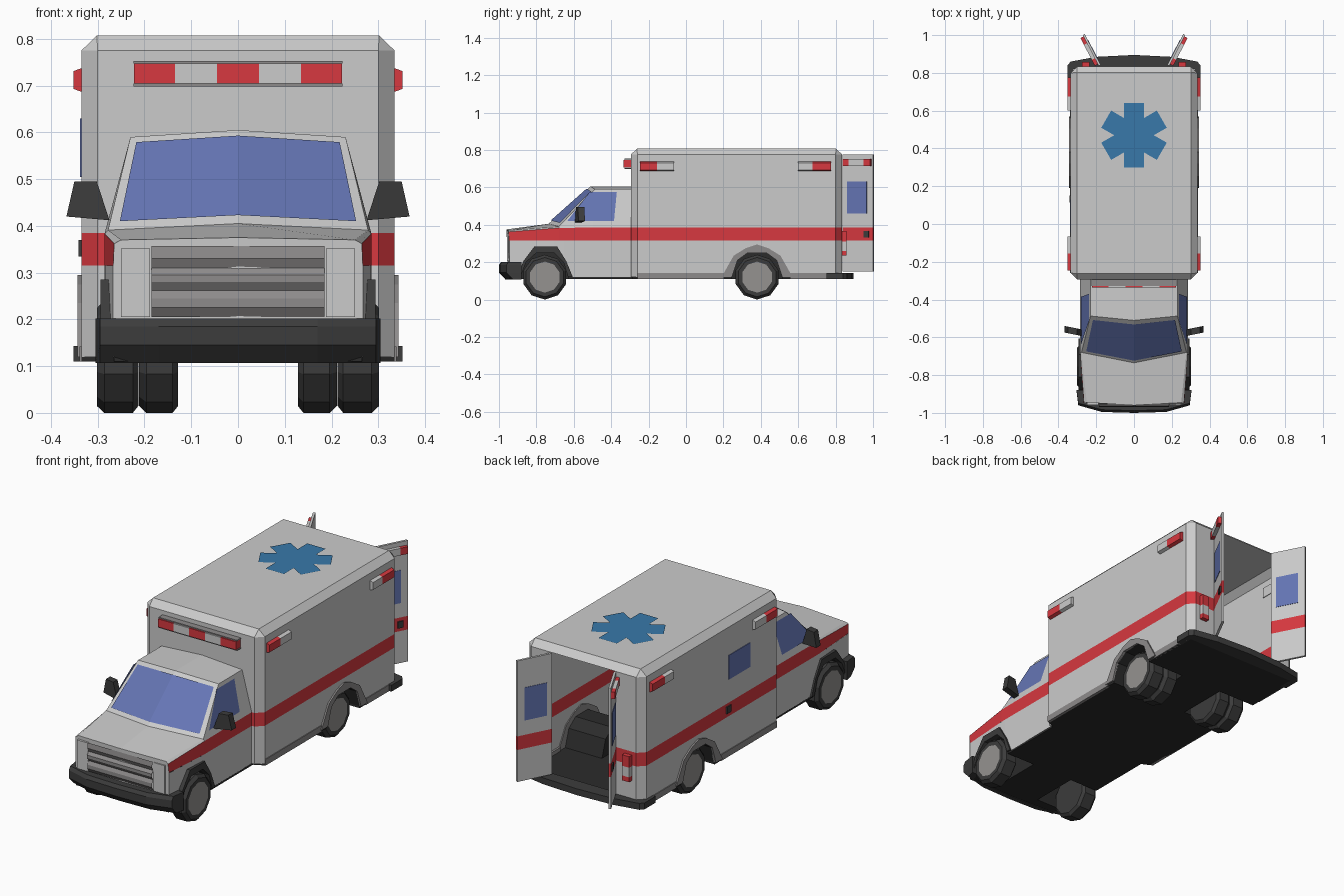
import bpy, bmesh, math
from mathutils import Vector

if "Cube" in bpy.data.objects:
    bpy.data.objects.remove(bpy.data.objects["Cube"])

COLORS = {
    "white": (0.72, 0.72, 0.71), "grey": (0.27, 0.26, 0.26), "hub": (0.3, 0.29, 0.28),
    "dark": (0.045, 0.045, 0.045), "under": (0.025, 0.025, 0.025), "red": (0.68, 0.04, 0.05),
    "glass": (0.13, 0.18, 0.46), "blue": (0.04, 0.19, 0.40)}
MATS = {}
for key, c in COLORS.items():
    MATS[key] = bpy.data.materials.new(key + "_paint")
    MATS[key].diffuse_color = (*c, 1)


def build(name, faces, mirror=True):
    """Make one object from (points, colour) faces, optionally mirrored over x = 0."""
    bm = bmesh.new()
    keys = sorted({c for _, c in faces})
    for pts, c in faces:
        for s in ((1, -1) if mirror else (1,)):
            p = [(s * x, y, z) for x, y, z in pts]
            f = bm.faces.new([bm.verts.new(v) for v in (p if s == 1 else p[::-1])])
            f.material_index = keys.index(c)
    bmesh.ops.remove_doubles(bm, verts=bm.verts, dist=0.0002)
    bmesh.ops.recalc_face_normals(bm, faces=bm.faces)
    me = bpy.data.meshes.new(name)
    bm.to_mesh(me)
    bm.free()
    for k in keys:
        me.materials.append(MATS[k])
    ob = bpy.data.objects.new(name, me)
    bpy.context.collection.objects.link(ob)
    return ob


def loft(rings, color, caps=True):
    out = []
    for a, b in zip(rings, rings[1:]):
        n = len(a)
        out += [([a[i], a[(i + 1) % n], b[(i + 1) % n], b[i]], color) for i in range(n)]
    return out + ([(rings[0][::-1], color), (rings[-1], color)] if caps else [])


def box(x0, x1, y0, y1, z0, z1, color):
    return loft([[(x0, y0, z), (x1, y0, z), (x1, y1, z), (x0, y1, z)] for z in (z0, z1)], color)


def prism_x(yz, x0, x1, color):
    return loft([[(x, y, z) for y, z in yz] for x in (x0, x1)], color)


def sym(half):
    """Close a half outline that starts and ends at x = 0."""
    return half + [(-x, y) for x, y in half[::-1] if x > 0]


# wheel arch profiles (y, z)
REAR = [(.245, .12), (.275, .21), (.33, .25), (.43, .25), (.485, .21), (.515, .12)]
REAR_OUT = [(.19, .12), (.255, .235), (.32, .275), (.38, .295), (.44, .275), (.505, .235), (.57, .12)]
FRONT = [(-.885, .12), (-.855, .2), (-.80, .25), (-.705, .25), (-.655, .2), (-.63, .12)]
FRONT_OUT = [(-.9, .12), (-.87, .205), (-.81, .285), (-.69, .285), (-.64, .205), (-.605, .12)]
LO, HI = .315, .385          # stripe heights


def lower_side(profile, xf):
    return [([(xf(a[0]), *a), (xf(b[0]), *b), (xf(b[0]), b[0], LO), (xf(a[0]), a[0], LO)], "white")
            for a, b in zip(profile, profile[1:])]


# rear box shell, open at the back
outline = [(0, -.295), (.30, -.295), (.335, -.26), (.335, .80), (.30, .835), (.185, .835)]
levels = [.12, LO, HI, .775]
faces = []
for i, (a, b) in enumerate(zip(outline, outline[1:])):
    for j, (z0, z1) in enumerate(zip(levels, levels[1:])):
        if i == 2 and j == 0:
            continue
        faces.append(([(*a, z0), (*b, z0), (*b, z1), (*a, z1)], "red" if j == 1 else "white"))
faces += lower_side([(-.26, .12)] + REAR + [(.80, .12)], lambda y: .335)
A, B, C, D, E, F = [(*p, .775) for p in outline]
G, a, b, d, g = (0, .835, .775), (0, -.262, .807), (.302, -.262, .807), (.302, .802, .807), (0, .802, .807)
for f in ([A, B, b, a], [B, C, b], [C, D, d, b], [D, E, d], [E, F, G, g, d], [a, b, d, g]):
    faces.append((f, "white"))
build("box_body", faces)

# cab: stations from nose to back (bottom, stripe low, stripe high, top edge, top centre)
def cab_x(y):
    return .285 - max(0, -.68 - y) * .065

S = [[(.267, -.945, LO), (.265, -.95, .362), (.25, -.945, .37), (0, -.96, .375)],
     [(.285, -.68, LO), (.285, -.68, .383), (.278, -.68, .391), (0, -.735, .405)],
     [(.285, -.50, LO), (.285, -.50, HI), (.23, -.487, .59), (0, -.51, .605)],
     [(.285, -.285, LO), (.285, -.285, HI), (.23, -.285, .59), (0, -.285, .605)]]
faces = lower_side([(-.945, .12)] + FRONT + [(-.285, .12)], cab_x)
for s, t in zip(S, S[1:]):
    for r in range(3):
        faces.append(([s[r], t[r], t[r + 1], s[r + 1]], "red" if r == 0 else "white"))
faces.append(([(0, -.95, .12), (.267, -.945, .12)] + S[0], "white"))
build("cab_body", faces)

# cab glass
def blend(u, v):
    e, c, ct, et = [Vector(p) for p in (S[1][2], S[1][3], S[2][3], S[2][2])]
    return tuple(e.lerp(c, u).lerp(et.lerp(ct, u), v) + Vector((0, -.004, .004)))

build("windshield", [([blend(.08, .07), blend(1, .07), blend(1, .92), blend(.07, .92)], "glass")])
build("cab_side_window", [([(.289 - (z - HI) * .268, y, z) for y, z in
      ((-.635, .42), (-.385, .42), (-.37, .575), (-.515, .575))], "glass")])

# grille and headlights
slats = [(-.952, .205), (-.966, .225), (-.966, .245), (-.956, .262), (-.968, .28), (-.968, .295),
         (-.956, .31), (-.966, .33), (-.962, .357)]
build("grille", [([(-.185, *p), (.185, *p), (.185, *q), (-.185, *q)], "grey")
                 for p, q in zip(slats, slats[1:])], False)
build("headlight", box(.188, .25, -.957, -.94, .205, .352, "white"))

# bumpers
def bumper_ring(z, back=0):
    half = [(0, -1 + back), (.17, -.995 + back), (.295, -.96 + back), (.305, -.88), (.27, -.88), (.255, -.93), (0, -.94)]
    return [(x, y, z) for x, y in sym(half)]

build("front_bumper", loft([bumper_ring(.107, .035), bumper_ring(.145), bumper_ring(.185), bumper_ring(.202, .012)], "dark"), False)
rear = sym([(0, .895), (.2, .885), (.335, .86), (.352, .84), (.352, .75), (.32, .75), (.32, .82), (0, .82)])
build("rear_bumper", loft([[(x, y, z) for x, y in rear] for z in (.11, .143)], "dark"), False)

# underside with wheel notches
half = [(0, -.945), (.265, -.945), (.27, -.885), (.12, -.885), (.12, -.63), (.285, -.63), (.285, -.285), (.335, -.26),
        (.335, .245), (.12, .245), (.12, .515), (.335, .515), (.335, .80), (.30, .835), (0, .835)]
build("floor_pan", loft([[(x, y, z) for x, y in sym(half)] for z in (.11, .122)], "under"), False)

# wheel housings, flares and side skirts
for tag, arch, outer, x, fx, col in (("front", FRONT, FRONT_OUT, .27, .294, "dark"), ("rear", REAR, REAR_OUT, .335, .343, "grey")):
    faces = [([(.12, *p), (.12, *q), (x, *q), (x, *p)], "under") for p, q in zip(arch, arch[1:])]
    build(tag + "_wheel_housing", faces + [([(.12, *p) for p in arch], "under")])
    build(tag + "_wheel_flare", prism_x(outer + arch[::-1], x - .005, fx, col))
build("side_skirt", box(.325, .339, -.26, .2, .11, .142, "grey") + box(.325, .339, .56, .80, .11, .142, "grey"))

# wheels: ten-sided tyres with dished hubs
def wheel(x0, x1, y):
    def rings(profile):
        return [[(x, y + r * math.sin(i * math.tau / 10), .12 - r * math.cos(i * math.tau / 10))
                 for i in range(10)] for x, r in profile]
    return (loft(rings([(x0, .08), (x0, .105), (x0 + .012, .12), (x1 - .016, .12), (x1, .105), (x1, .083)]), "dark", False)
            + loft(rings([(x1, .083), (x1 - .018, .072), (x1 - .008, .03)]), "hub")
            + [(rings([(x0, .08)])[0], "dark")])

build("front_wheel", wheel(.213, .302, -.755))
build("rear_outer_wheel", wheel(.215, .302, .38))
build("rear_inner_wheel", wheel(.128, .212, .38))

# door mirrors
build("door_mirror", loft([[(x, y + (.367 - x) * -.2, z) for x, z in ((.275, .412), (.302, .495), (.35, .495), (.367, .42))]
                           for y in (-.575, -.54)], "dark"))

# light bars
bar = []
xs = [-.222, -.135, -.045, .045, .135, .222]
for i, (p, q) in enumerate(zip(xs, xs[1:])):
    bar += box(p, q, -.335, -.29, .705, .747, "white" if i % 2 else "red")
for z in (.698, .747):
    bar += box(-.224, .224, -.328, -.29, z, z + .006, "grey")
build("front_light_bar", bar, False)

def side_light(y0, y1, color):
    return loft([[(x, y0, .712 - h), (x, y1, .712 - h), (x, y1, .712 + h), (x, y0, .712 + h)]
                 for x, h in ((.33, .027), (.352, .019))], color)

build("side_lights", side_light(-.245, -.155, "red") + side_light(-.155, -.065, "white")
      + side_light(.60, .675, "white") + side_light(.675, .775, "red"))
build("tail_light", box(.235, .275, .83, .857, .235, .26, "red") + box(.235, .275, .83, .857, .26, .31, "white")
      + box(.235, .275, .83, .857, .31, .367, "red"))

# open rear doors, drawn flat (u along width, n outwards) then swung about the hinge
door = []
for z0, z1, c in ((.15, LO, "white"), (LO, HI, "red"), (HI, .775, "white")):
    door += box(0, .183, -.012, 0, z0, z1, c)
door += box(.028, .146, -.014, .002, .46, .63, "glass") + box(.128, .158, -.002, .006, .333, .367, "dark")
for u0, u1, c in ((.01, .045, "red"), (.045, .135, "white"), (.135, .175, "red")):
    door += box(u0, u1, 0, .018, .715, .752, c)
du, dy = .46, .888
door = [([(.187 + u * du + n * dy, .837 + u * dy - n * du, z) for u, n, z in pts], c) for pts, c in door]
build("rear_door", door)

# left side entry door window and handle
build("left_box_window", box(-.338, -.33, -.045, .13, .505, .63, "glass"), False)
build("left_door_handle", box(-.341, -.33, .115, .15, .335, .37, "dark"), False)

# six-armed roof emblem
star = []
for k in range(6):
    t = math.radians(60 * k)
    for r, w in ((.17, -.0525), (.17, .0525), (.0909, .0525)):
        star.append((r * math.sin(t) + w * math.cos(t), .47 + r * math.cos(t) - w * math.sin(t), .81))
build("roof_emblem", [(star, "blue")], False)

for m in bpy.data.materials:
    if m.users and not m.is_grease_pencil:
        m.use_nodes = True
        m.node_tree.nodes["Principled BSDF"].inputs["Base Color"].default_value = m.diffuse_color
